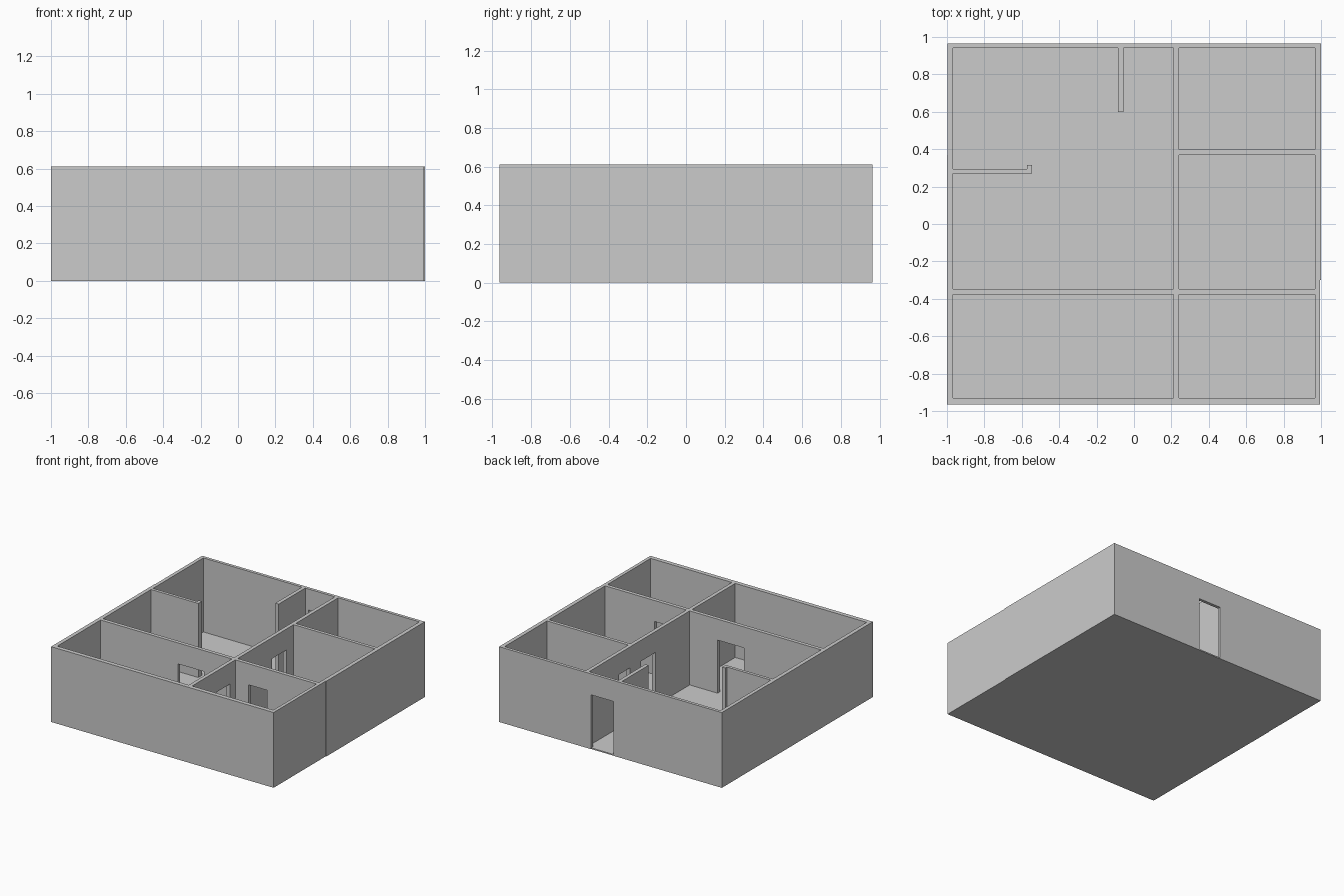
import bpy
import bmesh

if "Cube" in bpy.data.objects:
    bpy.data.objects.remove(bpy.data.objects["Cube"])

H = 0.61        # wall height
DOOR = 0.44     # door height
FLOOR = 0.01


def extrude_profile(name, pts, offset):
    """Extrude one closed planar outline along offset."""
    bm = bmesh.new()
    face = bm.faces.new([bm.verts.new(p) for p in pts])
    ext = bmesh.ops.extrude_face_region(bm, geom=[face])
    moved = [v for v in ext["geom"] if isinstance(v, bmesh.types.BMVert)]
    bmesh.ops.translate(bm, verts=moved, vec=offset)
    bmesh.ops.recalc_face_normals(bm, faces=bm.faces)
    mesh = bpy.data.meshes.new(name)
    bm.to_mesh(mesh)
    bm.free()
    obj = bpy.data.objects.new(name, mesh)
    bpy.context.collection.objects.link(obj)
    return obj


def wall(name, x0, x1, y0, y1, doors=()):
    """Wall drawn as a side elevation notched at each door, given thickness."""
    along_x = (x1 - x0) > (y1 - y0)
    a, b = (x0, x1) if along_x else (y0, y1)
    outline = [(a, 0)]
    for d0, d1 in doors:
        outline += [(d0, 0), (d0, DOOR), (d1, DOOR), (d1, 0)]
    outline += [(b, 0), (b, H), (a, H)]
    if along_x:
        extrude_profile(name, [(s, y0, z) for s, z in outline], (0, y1 - y0, 0))
    else:
        extrude_profile(name, [(x0, s, z) for s, z in outline], (x1 - x0, 0, 0))


# Floor slab
X, Y = 0.995, 0.963
extrude_profile("floor", [(-X, -Y, 0), (X, -Y, 0), (X, Y, 0), (-X, Y, 0)], (0, 0, FLOOR))

# Outer walls, side walls have a slight joint step
wall("front_wall", -1, 0.995, -0.965, -0.93)
wall("back_wall", -0.997, 1, 0.94, 0.965, [(-0.025, 0.175)])
wall("left_wall_front", -1, -0.968, -0.93, 0.37)
wall("left_wall_back", -0.997, -0.968, 0.37, 0.94)
wall("right_wall_front", 0.968, 0.995, -0.93, -0.30)
wall("right_wall_back", 0.968, 1, -0.30, 0.94)

# Long partition running front to back
wall("long_partition", 0.21, 0.24, -0.93, 0.94,
     [(-0.615, -0.445), (0.09, 0.275), (0.42, 0.56)])

# Cross partitions
wall("front_left_partition", -0.968, 0.21, -0.377, -0.347, [(-0.275, -0.04)])
wall("front_right_partition", 0.24, 0.968, -0.377, -0.347, [(0.36, 0.525)])
wall("back_right_partition", 0.24, 0.968, 0.37, 0.397)

# Short stub walls beside the entrance and in the main room
wall("entrance_stub", -0.085, -0.055, 0.60, 0.94)
extrude_profile("room_stub",
                [(-0.968, 0.27, 0), (-0.545, 0.27, 0), (-0.545, 0.315, 0),
                 (-0.573, 0.315, 0), (-0.573, 0.295, 0), (-0.968, 0.295, 0)],
                (0, 0, H))
